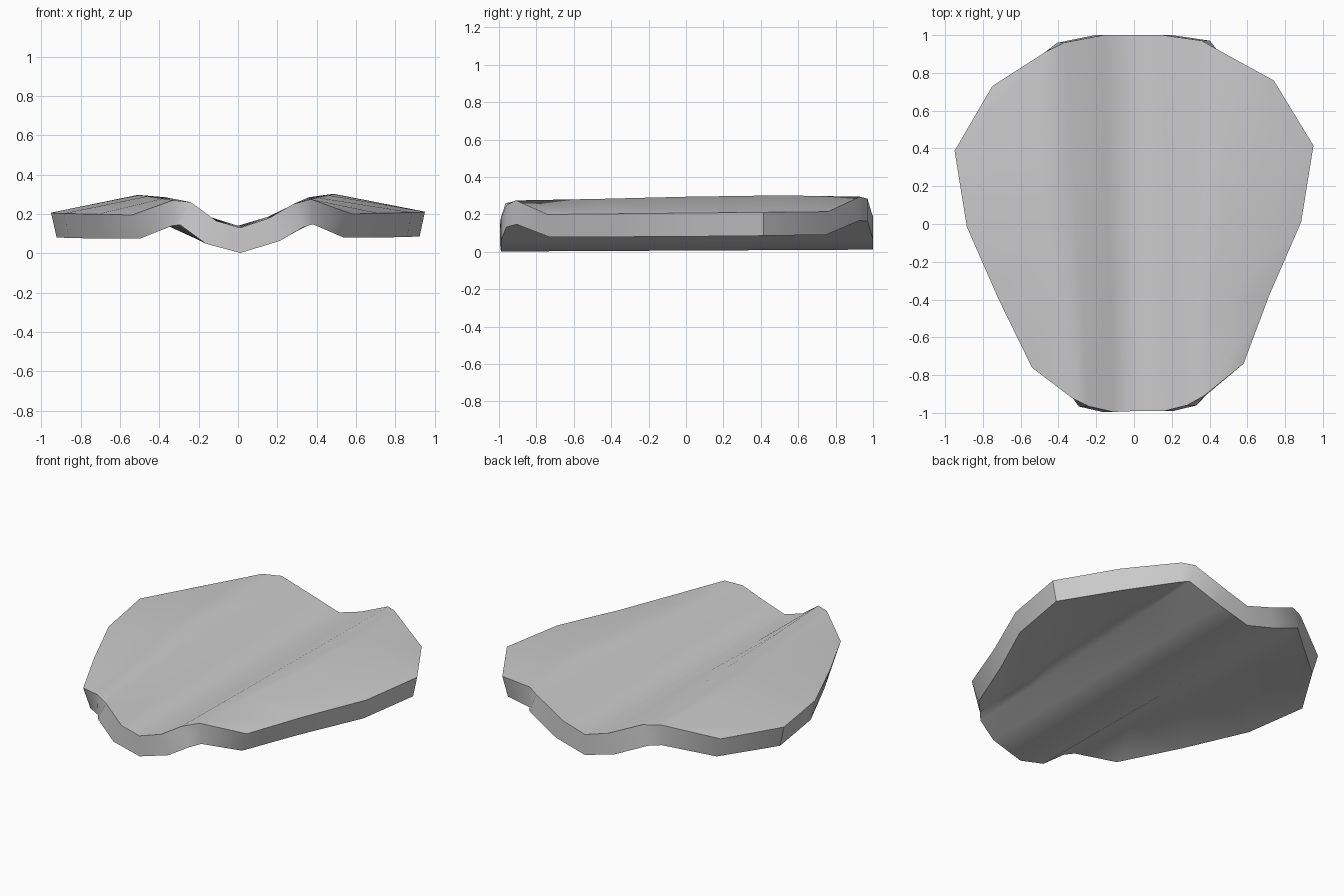
import bpy

cube = bpy.data.objects.get("Cube")
if cube:
    bpy.data.objects.remove(cube, do_unlink=True)

# One plain grey material
grey = bpy.data.materials.new("plain grey")
grey.use_nodes = True
colour = (0.6, 0.6, 0.6, 1)
grey.diffuse_color = colour
grey.node_tree.nodes["Principled BSDF"].inputs["Base Color"].default_value = colour

# Upper surface edges, from right rim over two crests and the valley to left rim
front = [(-.54, -.76, .195), (-.33, -.92, .27), (-.24, -.965, .26),
         (-.11, -.995, .165), (.01, -.99, .13), (.16, -.99, .18),
         (.28, -.96, .25), (.37, -.91, .275), (.58, -.74, .2)]
back = [(-.75, .73, .21), (-.47, .91, .29), (-.37, .96, .285),
        (-.16, 1, .19), (0, 1, .14), (.15, 1, .185),
        (.36, .97, .285), (.43, .93, .295), (.74, .76, .215)]
# Rows between: position along the lanes, rim half width, crest widening
middle = [(.24, .715, .02), (.5, .885, .06), (.77, .95, .07)]


def lerp(a, b, t):
    return [p + (q - p) * t for p, q in zip(a, b)]


rows = [front]
for t, width, bulge in middle:
    row = [lerp(a, b, t) for a, b in zip(front, back)]
    row[0][0], row[-1][0] = -width, width
    row[1][0] -= bulge
    row[-2][0] += bulge
    row[1][2] += bulge / 6
    row[-2][2] += bulge / 6
    rows.append(row)
rows.append(back)

# Loft the rows into a sheet
n = len(front)
verts = [p for row in rows for p in row]
faces = [(r * n + c, r * n + c + 1, (r + 1) * n + c + 1, (r + 1) * n + c)
         for r in range(len(rows) - 1) for c in range(n - 1)]
mesh = bpy.data.meshes.new("wavy_slab")
mesh.from_pydata(verts, [], faces)
mesh.materials.append(grey)
slab = bpy.data.objects.new("wavy_slab", mesh)
bpy.context.collection.objects.link(slab)

# Thicken downwards along the surface normals
solid = slab.modifiers.new("thickness", "SOLIDIFY")
solid.thickness = 0.128
solid.offset = -1

bpy.ops.object.select_all(action="DESELECT")
slab.select_set(True)
bpy.context.view_layer.objects.active = slab
bpy.ops.object.modifier_apply(modifier=solid.name)
bpy.ops.object.shade_smooth_by_angle(angle=0.65)
